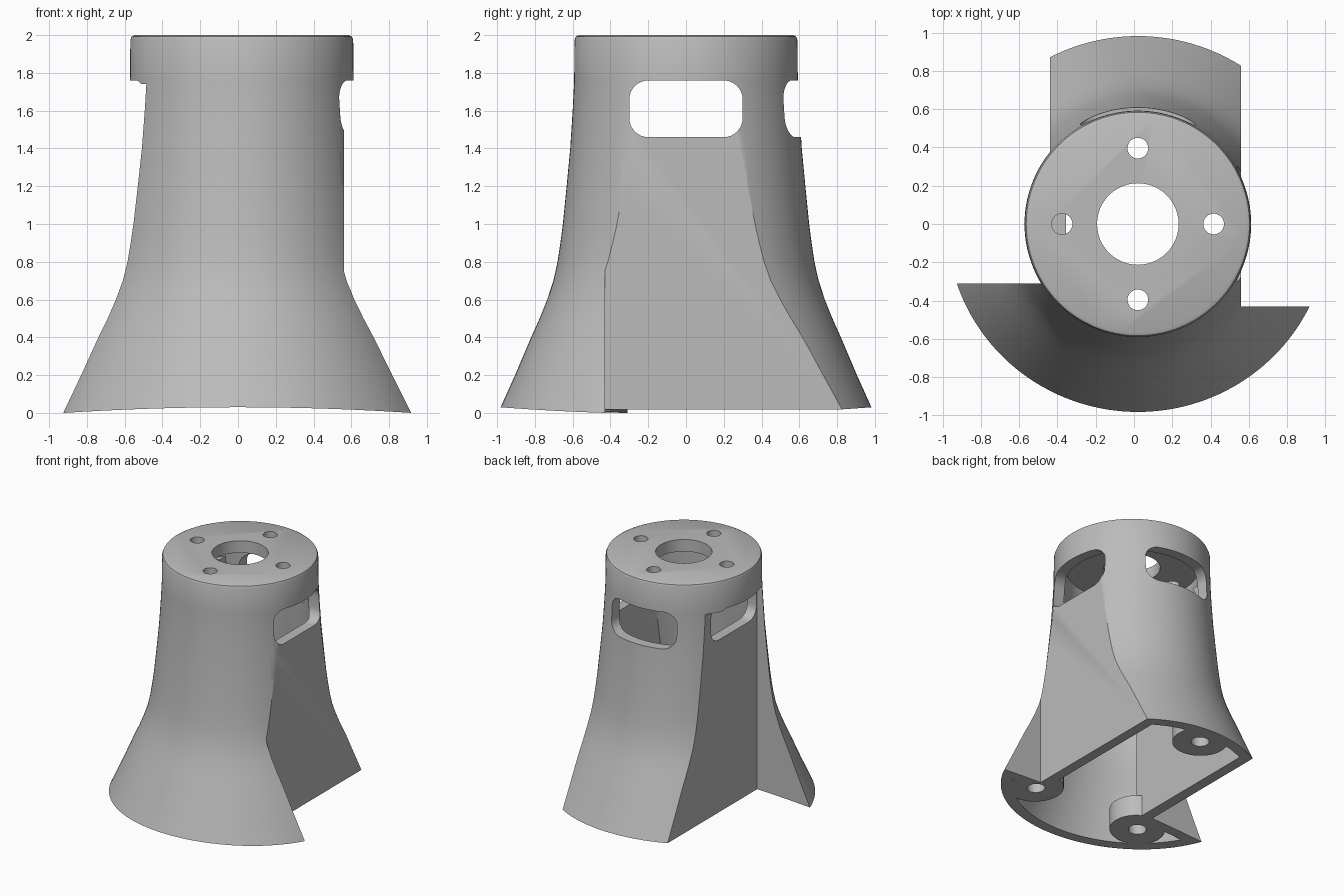
import bpy, bmesh, math
from mathutils import Matrix, Vector

AXIS = 0.02      # x of the turning axis
WALL = 0.085     # wall thickness

if "Cube" in bpy.data.objects:
    bpy.data.objects.remove(bpy.data.objects["Cube"])


def to_object(bm, name):
    bmesh.ops.recalc_face_normals(bm, faces=bm.faces)
    mesh = bpy.data.meshes.new(name)
    bm.to_mesh(mesh)
    bm.free()
    ob = bpy.data.objects.new(name, mesh)
    bpy.context.collection.objects.link(ob)
    return ob


def lathe(name, profile, steps=128):
    """Solid of revolution from (radius, z) pairs, closed at both ends."""
    bm = bmesh.new()
    rings = []
    for r, z in profile:
        rings.append([bm.verts.new((AXIS + r * math.cos(math.tau * i / steps),
                                    r * math.sin(math.tau * i / steps), z))
                      for i in range(steps)])
    for a, b in zip(rings, rings[1:]):
        for i in range(steps):
            j = (i + 1) % steps
            bm.faces.new((a[i], a[j], b[j], b[i]))
    bm.faces.new(rings[0])
    bm.faces.new(rings[-1])
    return to_object(bm, name)


def prism(name, outline, axis, start, end):
    """Extrude an outline of (horizontal, z) pairs along x or y."""
    bm = bmesh.new()
    place = (lambda h, z: (start, h, z)) if axis == "x" else (lambda h, z: (h, start, z))
    face = bm.faces.new([bm.verts.new(place(h, z)) for h, z in outline])
    out = bmesh.ops.extrude_face_region(bm, geom=[face])
    move = Vector((1, 0, 0) if axis == "x" else (0, 1, 0)) * (end - start)
    bmesh.ops.translate(bm, vec=move,
                        verts=[v for v in out["geom"] if isinstance(v, bmesh.types.BMVert)])
    return to_object(bm, name)


def box(name, x0, x1, y0, y1, z0, z1):
    return prism(name, [(x0, z0), (x1, z0), (x1, z1), (x0, z1)], "y", y0, y1)


def rod(name, x, y, r, z0, z1):
    bm = bmesh.new()
    bmesh.ops.create_cone(bm, cap_ends=True, segments=48, radius1=r, radius2=r, depth=z1 - z0,
                          matrix=Matrix.Translation((x, y, (z0 + z1) / 2)))
    return to_object(bm, name)


def cut(target, cutter):
    """Subtract the cutter, then discard it."""
    mod = target.modifiers.new("cut", "BOOLEAN")
    mod.operation = "DIFFERENCE"
    mod.solver = "EXACT"
    mod.object = cutter
    bpy.ops.object.select_all(action="DESELECT")
    bpy.context.view_layer.objects.active = target
    target.select_set(True)
    bpy.ops.object.modifier_apply(modifier=mod.name)
    bpy.data.objects.remove(cutter)


def rounded(half_width, z0, z1, r):
    pts = []
    corners = [(half_width - r, z1 - r), (r - half_width, z1 - r),
               (r - half_width, z0 + r), (half_width - r, z0 + r)]
    for k, (h, z) in enumerate(corners):
        for i in range(9):
            a = math.pi / 2 * (k + i / 8)
            pts.append((h + r * math.cos(a), z + r * math.sin(a)))
    return pts


def side_cuts(target, inset):
    """Remove the two rear side quarters, leaving flat walls."""
    cut(target, box("side_cut", 0.56 - inset, 1.5, -0.43 - inset, 1.5, -0.5, 1.74))
    cut(target, box("side_cut", -1.5, -0.44 + inset, -0.31 - inset, 1.5, -0.5, 1.74))


# Flared outer shape
flare = [(1.04, -0.1), (0.995, 0), (0.905, 0.2), (0.82, 0.4), (0.775, 0.5), (0.735, 0.6),
         (0.702, 0.7), (0.68, 0.8), (0.665, 0.9), (0.652, 1.0), (0.632, 1.2),
         (0.613, 1.4), (0.6, 1.6), (0.592, 1.76)]
body = lathe("flared_housing", flare + [(0.59, 1.975), (0.583, 1.992), (0.567, 2.0)])
side_cuts(body, 0)

# Hollow inside, with screw posts left standing at the foot
cavity = lathe("cavity", [(1.04, -0.3)] + [(r - WALL, z) for r, z in flare] + [(0.505, 1.9)])
side_cuts(cavity, WALL)
posts = [(0.53, -0.52), (-0.46, -0.51), (AXIS, 0.8)]
for x, y in posts:
    cut(cavity, rod("post", x, y, 0.21, -0.5, 0.2))
cut(body, cavity)
for x, y in posts:
    cut(body, rod("screw_hole", x, y, 0.068, -0.5, 0.16))

# Windows on both sides and at the back
window = rounded(0.3, 1.46, 1.76, 0.1)
cut(body, prism("side_windows", window, "x", -1.2, 1.2))
cut(body, prism("back_window", [(AXIS + h, z) for h, z in window], "y", 0.1, 1.2))

# Top plate: centre bore and four bolt holes
cut(body, rod("bore", AXIS, 0, 0.213, 1.8, 2.2))
for i in range(4):
    a = i * math.pi / 2
    cut(body, rod("bolt_hole", AXIS + 0.396 * math.cos(a), 0.396 * math.sin(a), 0.054, 1.8, 2.2))

# Gently arched underside
arch = [(x / 10, 0.03 - 0.0355 * (x / 10) ** 2) for x in range(-12, 13)]
cut(body, prism("arch_cut", arch + [(1.2, -1), (-1.2, -1)], "y", -1.5, 1.5))

grey = bpy.data.materials.new("plain_grey")
grey.use_nodes = True
colour = (0.5, 0.5, 0.5, 1)
grey.diffuse_color = colour
grey.node_tree.nodes["Principled BSDF"].inputs["Base Color"].default_value = colour
body.data.materials.clear()
body.data.materials.append(grey)
for p in body.data.polygons:
    p.material_index = 0

bpy.ops.object.select_all(action="DESELECT")
body.select_set(True)
bpy.context.view_layer.objects.active = body
bpy.ops.object.shade_smooth_by_angle(angle=math.radians(30))
